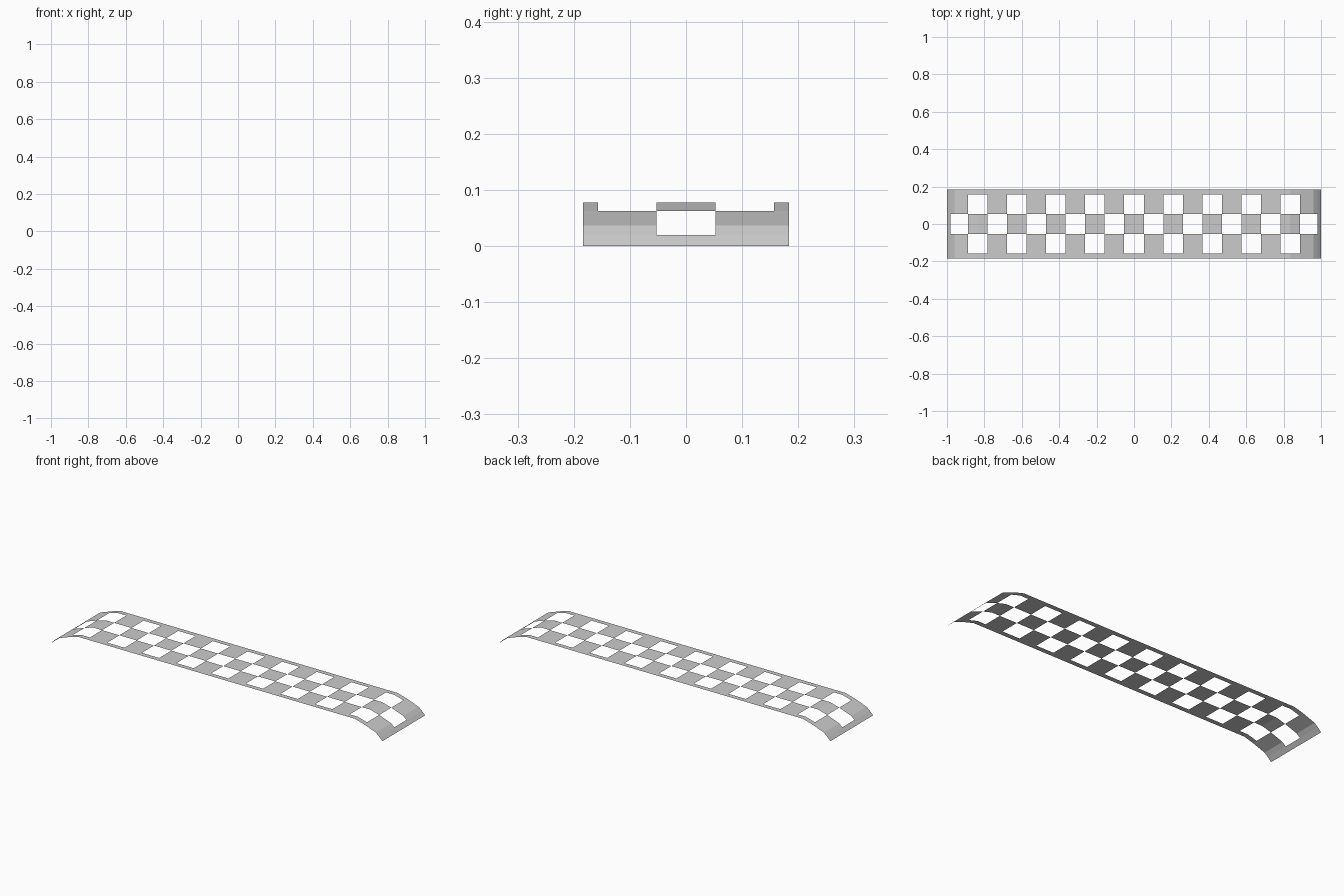
import bpy, bmesh

if "Cube" in bpy.data.objects:
    bpy.data.objects.remove(bpy.data.objects["Cube"])

PITCH = 0.1045                      # checker cell size
# half profile of the bent strip: x, z
PROFILE = [(0.834, 0.078), (0.888, 0.063), (0.96, 0.037), (0.98, 0.02), (1.0, 0.0)]


def height(x):
    x = abs(x)
    if x <= PROFILE[0][0]:
        return PROFILE[0][1]
    for (x0, z0), (x1, z1) in zip(PROFILE, PROFILE[1:]):
        if x <= x1 + 1e-6:
            return z0 + (z1 - z0) * (x - x0) / (x1 - x0)
    return 0.0


def is_hole(x, y):
    if abs(x) > 0.98 or abs(y) > 1.5 * PITCH:
        return False
    col = min(9, round(abs(x) / PITCH))
    row = round(abs(y) / PITCH)
    return (col + row) % 2 == 1


# grid lines: checker columns plus the bend lines at both ends
half = [(k + 0.5) * PITCH for k in range(9)] + [0.834, 0.96, 0.98, 1.0]
xs = sorted([-v for v in half] + half)
ys = [-0.184, -1.5 * PITCH, -0.5 * PITCH, 0.5 * PITCH, 1.5 * PITCH, 0.184]

# thin sheet with the open checker cells left out
bm = bmesh.new()
grid = [[bm.verts.new((x, y, height(x))) for y in ys] for x in xs]
for i in range(len(xs) - 1):
    for j in range(len(ys) - 1):
        if not is_hole((xs[i] + xs[i + 1]) / 2, (ys[j] + ys[j + 1]) / 2):
            bm.faces.new((grid[i][j], grid[i + 1][j], grid[i + 1][j + 1], grid[i][j + 1]))

mesh = bpy.data.meshes.new("checkered_strip")
bm.to_mesh(mesh)
bm.free()
strip = bpy.data.objects.new("checkered_strip", mesh)
bpy.context.collection.objects.link(strip)
